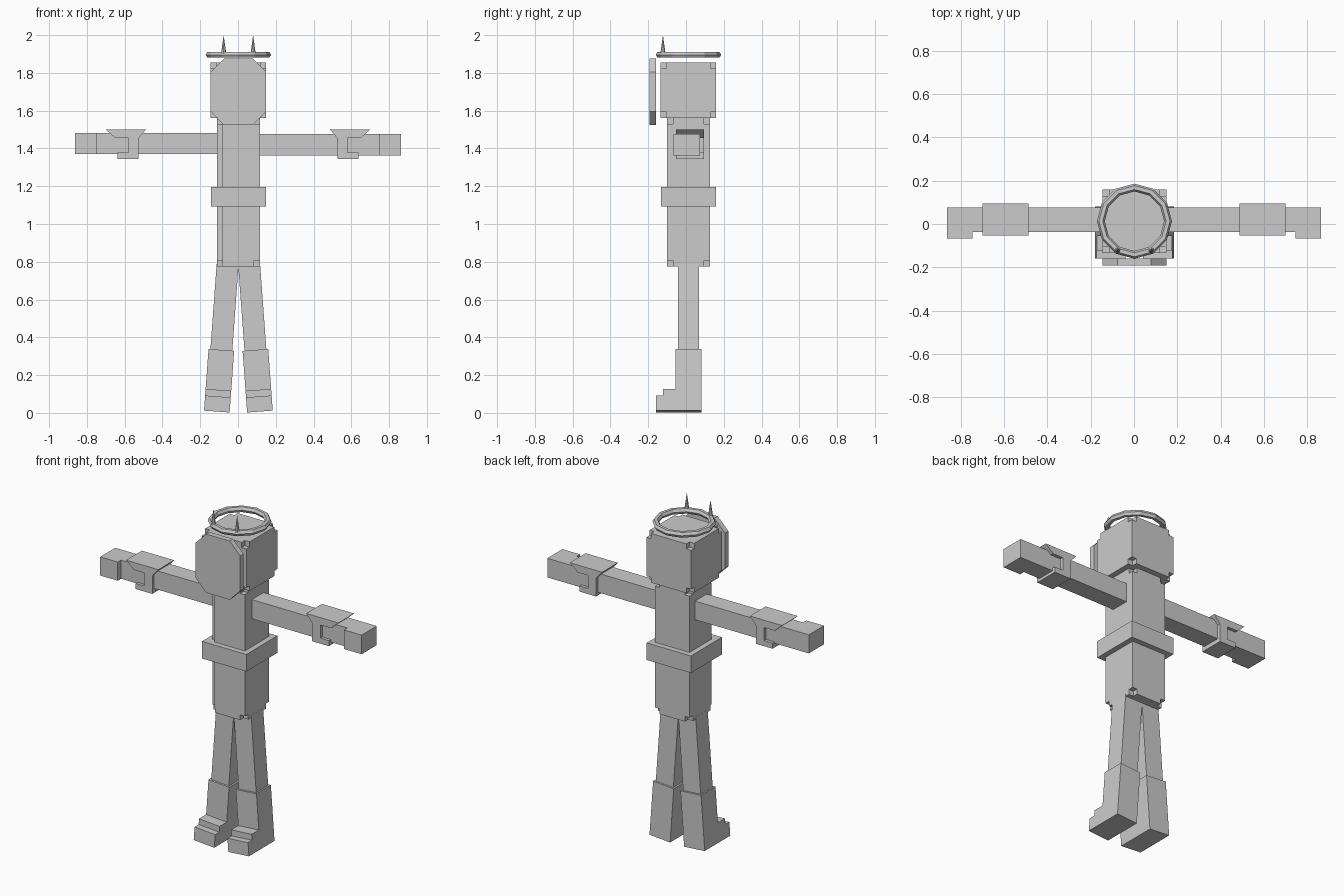
import bpy, bmesh, math
from mathutils import Matrix

if "Cube" in bpy.data.objects:
    bpy.data.objects.remove(bpy.data.objects["Cube"])

CX, CY = 0.002, 0.013          # centre of the head and torso stack
grey = bpy.data.materials.new("plain grey")
grey.diffuse_color = (0.6, 0.6, 0.6, 1)
grey.use_nodes = True
grey.node_tree.nodes["Principled BSDF"].inputs["Base Color"].default_value = grey.diffuse_color


def finish(name, bm, matrix=None):
    if matrix:
        bm.transform(matrix)
    bmesh.ops.recalc_face_normals(bm, faces=bm.faces)
    me = bpy.data.meshes.new(name)
    bm.to_mesh(me)
    bm.free()
    me.materials.append(grey)
    ob = bpy.data.objects.new(name, me)
    bpy.context.collection.objects.link(ob)
    return ob


def add_box(bm, x0, x1, y0, y1, z0, z1):
    m = Matrix.Translation(((x0 + x1) / 2, (y0 + y1) / 2, (z0 + z1) / 2))
    m = m @ Matrix.Diagonal((x1 - x0, y1 - y0, z1 - z0, 1))
    bmesh.ops.create_cube(bm, size=1, matrix=m)


def box(name, *ext):
    bm = bmesh.new()
    add_box(bm, *ext)
    return finish(name, bm)


def prism(name, pts, axis, a, b, matrix=None):
    """Extrude a 2D outline (u, z) along x or y from a to b."""
    place = (lambda u, z: (a, u, z)) if axis == "x" else (lambda u, z: (u, a, z))
    shift = (b - a, 0, 0) if axis == "x" else (0, b - a, 0)
    bm = bmesh.new()
    face = bm.faces.new([bm.verts.new(place(u, z)) for u, z in pts])
    res = bmesh.ops.extrude_face_region(bm, geom=[face])
    verts = [g for g in res["geom"] if isinstance(g, bmesh.types.BMVert)]
    bmesh.ops.translate(bm, verts=verts, vec=shift)
    return finish(name, bm, matrix)


def cut(ob, cutter):
    mod = ob.modifiers.new("cut", "BOOLEAN")
    mod.operation, mod.solver, mod.object = "DIFFERENCE", "EXACT", cutter
    bpy.context.view_layer.objects.active = ob
    bpy.ops.object.modifier_apply(modifier=mod.name)
    bpy.data.objects.remove(cutter)


def notched_box(name, hx, hy, z0, z1, n=0.031):
    """Box with a small cube missing from each of its eight corners."""
    ob = box(name, CX - hx, CX + hx, CY - hy, CY + hy, z0, z1)
    bm = bmesh.new()
    for sx in (-1, 1):
        for sy in (-1, 1):
            for z in (z0, z1):
                x, y = CX + sx * hx, CY + sy * hy
                add_box(bm, x - n, x + n, y - n, y + n, z - n, z + n)
    cut(ob, finish("notch_cutter", bm))
    return ob


# Head and torso, with a groove down one front edge of the torso
notched_box("head", 0.147, 0.147, 1.562, 1.855)
torso = notched_box("torso", 0.114, 0.114, 0.775, 1.561)
cut(torso, box("groove_cutter", -0.2, -0.083, -0.2, -0.08, 0.79, 1.53))
box("belt", CX - 0.146, CX + 0.146, CY - 0.146, CY + 0.146, 1.093, 1.195)

# Octagonal face plate
w, c, z0, z1 = 0.147, 0.07, 1.525, 1.875
prism("face_plate", [(CX - w, z0 + c), (CX - w + c, z0), (CX + w - c, z0),
                     (CX + w, z0 + c), (CX + w, z1 - c), (CX + w - c, z1),
                     (CX - w + c, z1), (CX - w, z1 - c)], "y", -0.192, -0.16)

# Halo: hexagonal tube swept around twelve sides
bm = bmesh.new()
N, M, R, r = 12, 6, 0.155, 0.018
rings = []
for i in range(N):
    a = 2 * math.pi * i / N
    rings.append([])
    for j in range(M):
        b = 2 * math.pi * j / M
        d = R + r * math.cos(b)
        rings[i].append(bm.verts.new((CX + d * math.cos(a), CY + d * math.sin(a),
                                      1.896 + r * math.sin(b))))
for i in range(N):
    p, q = rings[i], rings[(i + 1) % N]
    for j in range(M):
        k = (j + 1) % M
        bm.faces.new((p[j], q[j], q[k], p[k]))
finish("halo", bm)

for side, s in (("left", -1), ("right", 1)):
    # Spikes on the halo
    bm = bmesh.new()
    bmesh.ops.create_cone(bm, cap_ends=True, segments=8, radius1=0.014, radius2=0,
                          depth=0.1, matrix=Matrix.Translation((CX + s * 0.078, -0.122, 1.95)))
    finish(side + "_spike", bm)

    # Arm with a forward-stepped hand, and a flared cuff hooked over it
    z0, z1 = (1.37, 1.481) if s < 0 else (1.362, 1.476)
    box(side + "_arm", *sorted((s * 0.1, s * 0.746)), -0.036, 0.075, z0, z1)
    box(side + "_hand", *sorted((s * 0.746, s * 0.862)), -0.067, 0.075, z0, z1)
    cuff = [(0.7, 1.5), (0.487, 1.5), (0.527, 1.453), (0.527, 1.345), (0.637, 1.345),
            (0.637, 1.378), (0.581, 1.378), (0.581, 1.456), (0.65, 1.456)]
    prism(side + "_cuff", [(s * x, z) for x, z in cuff], "y", -0.054, 0.094)

    # Splayed leg and stepped boot, built upright and tilted at the hip
    hip = Matrix.Translation((CX + s * 0.057, 0, 0.785)) @ Matrix.Rotation(-s * math.radians(4.2), 4, "Y")
    leg = [(-0.043, 0.0), (0.07, 0.0), (0.07, -0.46), (-0.043, -0.46)]
    prism(side + "_leg", leg, "x", -0.058, 0.058, hip)
    boot = [(-0.055, -0.453), (0.081, -0.453), (0.081, -0.78), (-0.16, -0.78),
            (-0.16, -0.7), (-0.122, -0.7), (-0.122, -0.665), (-0.055, -0.665)]
    prism(side + "_boot", boot, "x", -0.068, 0.068, hip)
